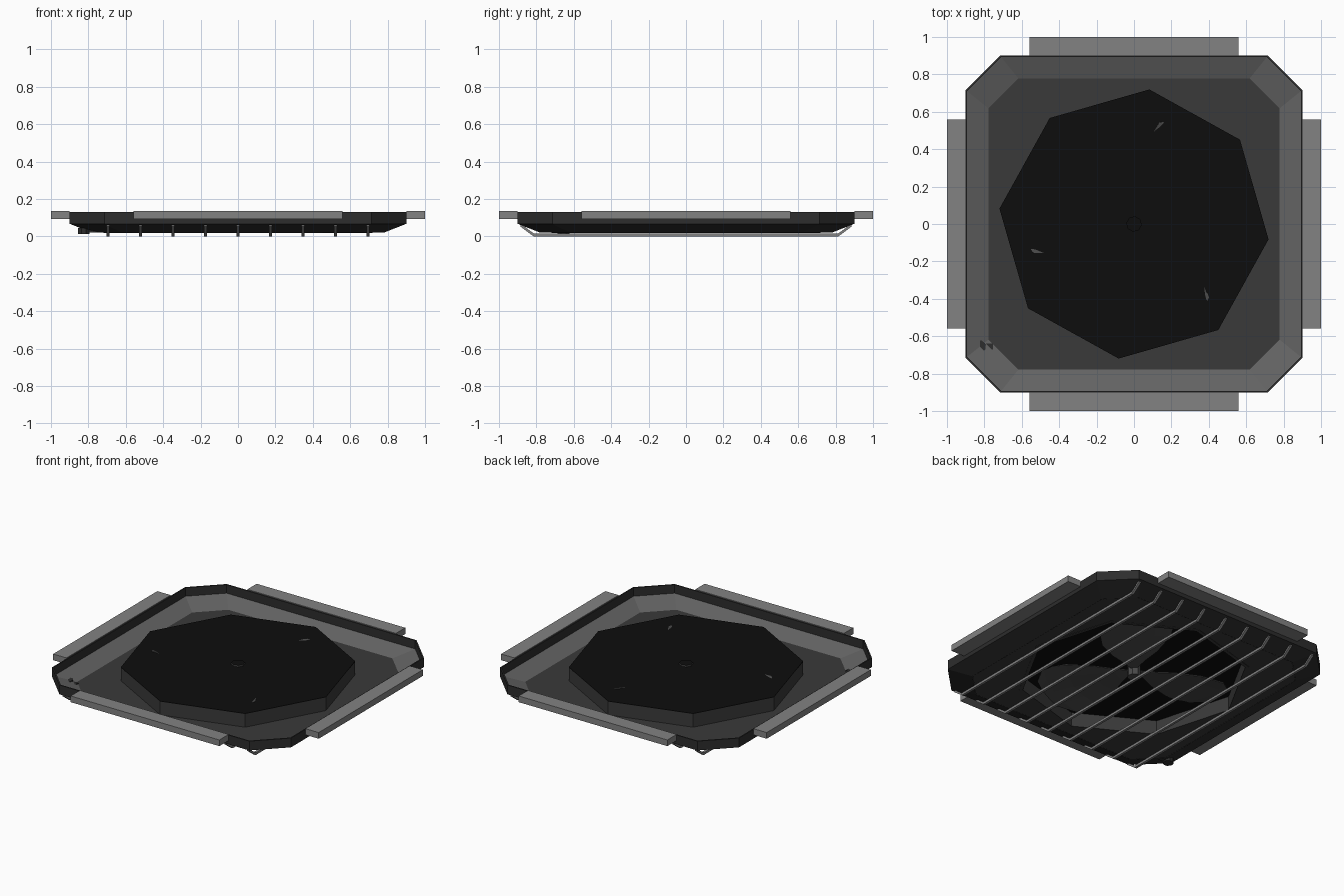
import bpy, bmesh, math

if "Cube" in bpy.data.objects:
    bpy.data.objects.remove(bpy.data.objects["Cube"])

def mat(name, v):
    m = bpy.data.materials.new(name)
    m.diffuse_color = (v, v, v, 1)
    m.use_nodes = True
    m.node_tree.nodes["Principled BSDF"].inputs["Base Color"].default_value = m.diffuse_color
    return m

DARK = mat("dark_outer_grey", 0.026)
LINING = mat("lining_grey", 0.125)
FLOOR = mat("floor_grey", 0.042)
BLACK = mat("black", 0.004)
LIGHT = mat("light_grey", 0.225)
BLADE = mat("blade_grey", 0.07)

def finish(name, bm, mats):
    bmesh.ops.recalc_face_normals(bm, faces=bm.faces[:])
    me = bpy.data.meshes.new(name)
    bm.to_mesh(me)
    bm.free()
    for m in mats:
        me.materials.append(m)
    ob = bpy.data.objects.new(name, me)
    bpy.context.collection.objects.link(ob)
    return ob

def chamfered(a, c, z):
    """Square of half width a whose corners are cut at c."""
    return [(a, -c, z), (a, c, z), (c, a, z), (-c, a, z),
            (-a, c, z), (-a, -c, z), (-c, -a, z), (c, -a, z)]

def ngon(r, z, n=8, start=-6.5, x=0, y=0):
    return [(x + r * math.cos(math.radians(start + 360 * i / n)),
             y + r * math.sin(math.radians(start + 360 * i / n)), z) for i in range(n)]

def loft(bm, loops, mats=None, cap0=False, cap1=False):
    vs = [[bm.verts.new(p) for p in l] for l in loops]
    n = len(loops[0])
    for k in range(len(vs) - 1):
        for i in range(n):
            j = (i + 1) % n
            f = bm.faces.new((vs[k][i], vs[k][j], vs[k + 1][j], vs[k + 1][i]))
            if mats:
                f.material_index = mats[k]
    if cap0:
        bm.faces.new(vs[0][::-1])
    if cap1:
        bm.faces.new(vs[-1])
    return vs

def box(name, lo, hi, m):
    bm = bmesh.new()
    loft(bm, [[(lo[0], lo[1], z), (hi[0], lo[1], z), (hi[0], hi[1], z), (lo[0], hi[1], z)]
              for z in (lo[2], hi[2])], None, True, True)
    return finish(name, bm, [m])

# Flared tray frame: dark outside, lighter sloped lining
bm = bmesh.new()
loft(bm, [chamfered(.78, .62, .02), chamfered(.90, .715, .067), chamfered(.90, .715, .13),
          chamfered(.892, .71, .13), chamfered(.892, .71, .072), chamfered(.778, .618, .027)],
     [0, 0, 0, 0, 1])
finish("tray_frame", bm, [DARK, LINING])

# Tray floor with octagonal opening
bm = bmesh.new()
for z in (.02, .027):
    es = []
    for loop in (chamfered(.779, .619, z), ngon(.70, z)):
        v = [bm.verts.new(p) for p in loop]
        es += [bm.edges.new((v[i], v[(i + 1) % 8])) for i in range(8)]
    bmesh.ops.triangle_fill(bm, use_beauty=True, use_dissolve=False, edges=es)
finish("tray_floor", bm, [FLOOR])

# Fan shroud wall and black cover plate
bm = bmesh.new()
loft(bm, [ngon(.70, .115), ngon(.70, .018), ngon(.724, .018), ngon(.724, .118)])
finish("shroud_wall", bm, [FLOOR])
bm = bmesh.new()
loft(bm, [ngon(.724, .114), ngon(.724, .12)], None, True, True)
finish("shroud_cover", bm, [BLACK])

# Hub with black top
bm = bmesh.new()
vs = loft(bm, [ngon(.042, .03), ngon(.042, .13)], None, True, True)
for f in bm.faces:
    if all(v.co.z > .12 for v in f.verts):
        f.material_index = 1
finish("fan_hub", bm, [BLADE, BLACK])

# Three pitched fan blades
rows = [(.03, 30), (.12, 30), (.25, 33), (.42, 30), (.56, 24), (.62, 12)]
for k in range(3):
    bm = bmesh.new()
    grid = []
    for r, h in rows:
        row = []
        for t in (-1, -.5, 0, .5, 1):
            a = math.radians(52 + 120 * k + h * t)
            z = .077 + .044 * t * min(1, r / .55) * h / max(h, 24)
            row.append(bm.verts.new((r * math.cos(a), r * math.sin(a), z)))
        grid.append(row)
    for p, q in zip(grid, grid[1:]):
        for i in range(4):
            bm.faces.new((p[i], q[i], q[i + 1], p[i + 1]))
    ob = finish("fan_blade_%d" % (k + 1), bm, [BLADE])
    s = ob.modifiers.new("thickness", "SOLIDIFY")
    s.thickness = .006
    s.offset = 0

# Mounting flanges on the four sides
for s, n in ((-1, "left"), (1, "right")):
    a, b = sorted((s * .9, s * 1.0))
    box("flange_" + n, (a, -.56, .093), (b, .56, .135), LIGHT)
for s, n in ((-1, "front"), (1, "back")):
    a, b = sorted((s * .9, s * 1.0))
    box("flange_" + n, (-.56, a, .093), (.56, b, .135), LIGHT)

# Guard bars running front to back beneath the tray
w = .008
for i in range(9):
    x = (i - 4) * .174
    path = [(-.885, .060), (-.815, .008), (.815, .008), (.885, .060)]
    bm = bmesh.new()
    loft(bm, [[(x - w, y, z - w), (x + w, y, z - w), (x + w, y, z + w), (x - w, y, z + w)]
              for y, z in path], None, True, True)
    finish("guard_bar_%d" % (i + 1), bm, [LIGHT])

# Small adjustment knob and stem under the front left corner
bm = bmesh.new()
loft(bm, [ngon(.034, .012, 8, 22.5, -.825, -.655), ngon(.034, .045, 8, 22.5, -.825, -.655)],
     None, True, True)
finish("knob", bm, [DARK])
box("knob_stem", (-.80, -.67, .02), (-.755, -.64, .035), DARK)
